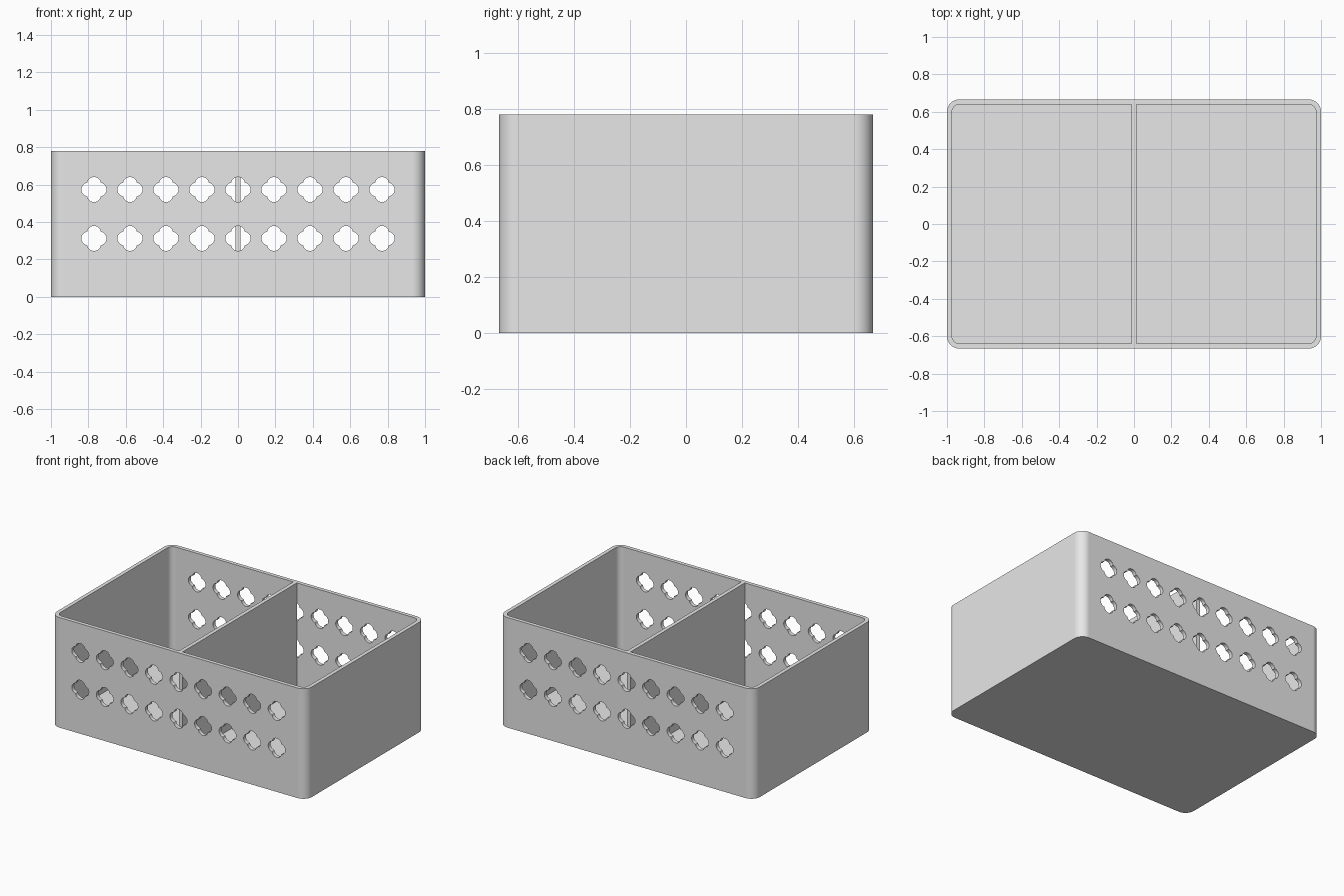
import bpy, bmesh
from math import pi, cos, sin, atan2, sqrt

cube = bpy.data.objects.get("Cube")
if cube:
    bpy.data.objects.remove(cube)

LENGTH, DEPTH, HEIGHT = 2.0, 1.333, 0.78
WALL = 0.027
CORNER = 0.067
HOLE_STEP = 0.1925
HOLE_ROWS = (0.312, 0.573)

grey = bpy.data.materials.new("light grey plastic")
grey.use_nodes = True
grey.diffuse_color = (0.8, 0.8, 0.8, 1)
grey.node_tree.nodes["Principled BSDF"].inputs["Base Color"].default_value = (0.8, 0.8, 0.8, 1)


def rounded_rectangle(w, d, r, steps=12):
    points = []
    for i, (sx, sy) in enumerate(((1, 1), (-1, 1), (-1, -1), (1, -1))):
        for k in range(steps + 1):
            a = (i + k / steps) * pi / 2
            points.append((sx * (w / 2 - r) + r * cos(a), sy * (d / 2 - r) + r * sin(a)))
    return points


def quatrefoil(offset, r, steps=12):
    # Outer arcs of four overlapping circles, meeting on the diagonals
    t = (offset + sqrt(2 * r * r - offset * offset)) / 2
    half = atan2(t, t - offset)
    points = []
    for i in range(4):
        a = i * pi / 2
        for k in range(steps):
            b = a + half * (2 * k / steps - 1)
            points.append((offset * cos(a) + r * cos(b), offset * sin(a) + r * sin(b)))
    return points


def add_prism(bm, bottom, shift):
    face = bm.faces.new([bm.verts.new(p) for p in bottom])
    ext = bmesh.ops.extrude_face_region(bm, geom=[face])
    verts = [v for v in ext["geom"] if isinstance(v, bmesh.types.BMVert)]
    bmesh.ops.translate(bm, verts=verts, vec=shift)


def make_object(name, bm):
    bmesh.ops.recalc_face_normals(bm, faces=bm.faces)
    mesh = bpy.data.meshes.new(name)
    bm.to_mesh(mesh)
    bm.free()
    mesh.materials.append(grey)
    obj = bpy.data.objects.new(name, mesh)
    bpy.context.collection.objects.link(obj)
    return obj


def activate(obj):
    bpy.ops.object.select_all(action='DESELECT')
    obj.select_set(True)
    bpy.context.view_layer.objects.active = obj


def cut(obj, cutter):
    cutter.hide_render = True
    activate(obj)
    mod = obj.modifiers.new("cut", 'BOOLEAN')
    mod.operation = 'DIFFERENCE'
    mod.solver = 'EXACT'
    mod.object = cutter
    bpy.ops.object.modifier_apply(modifier=mod.name)
    bpy.data.objects.remove(cutter)


# Outer box with rounded upright corners
bm = bmesh.new()
add_prism(bm, [(x, y, 0) for x, y in rounded_rectangle(LENGTH, DEPTH, CORNER)], (0, 0, HEIGHT))
box = make_object("box_shell", bm)

# Hollow inside, leaving a floor
bm = bmesh.new()
inner = rounded_rectangle(LENGTH - 2 * WALL, DEPTH - 2 * WALL, CORNER - WALL)
add_prism(bm, [(x, y, WALL) for x, y in inner], (0, 0, HEIGHT))
cut(box, make_object("cavity_cutter", bm))

# Two rows of clover holes through the front and back walls
bm = bmesh.new()
for z in HOLE_ROWS:
    for i in range(-4, 5):
        outline = [(i * HOLE_STEP + u, -DEPTH, z + v) for u, v in quatrefoil(0.03, 0.037)]
        add_prism(bm, outline, (0, 2 * DEPTH, 0))
cut(box, make_object("hole_cutter", bm))

activate(box)
bpy.ops.object.shade_smooth_by_angle()
weighted = box.modifiers.new("flat walls", 'WEIGHTED_NORMAL')
weighted.keep_sharp = True

# Divider across the middle
bm = bmesh.new()
bmesh.ops.create_cube(bm, size=1)
bmesh.ops.scale(bm, verts=bm.verts, vec=(WALL, DEPTH - 2 * WALL, HEIGHT - WALL))
bmesh.ops.translate(bm, verts=bm.verts, vec=(0, 0, (HEIGHT + WALL) / 2))
make_object("divider", bm)
